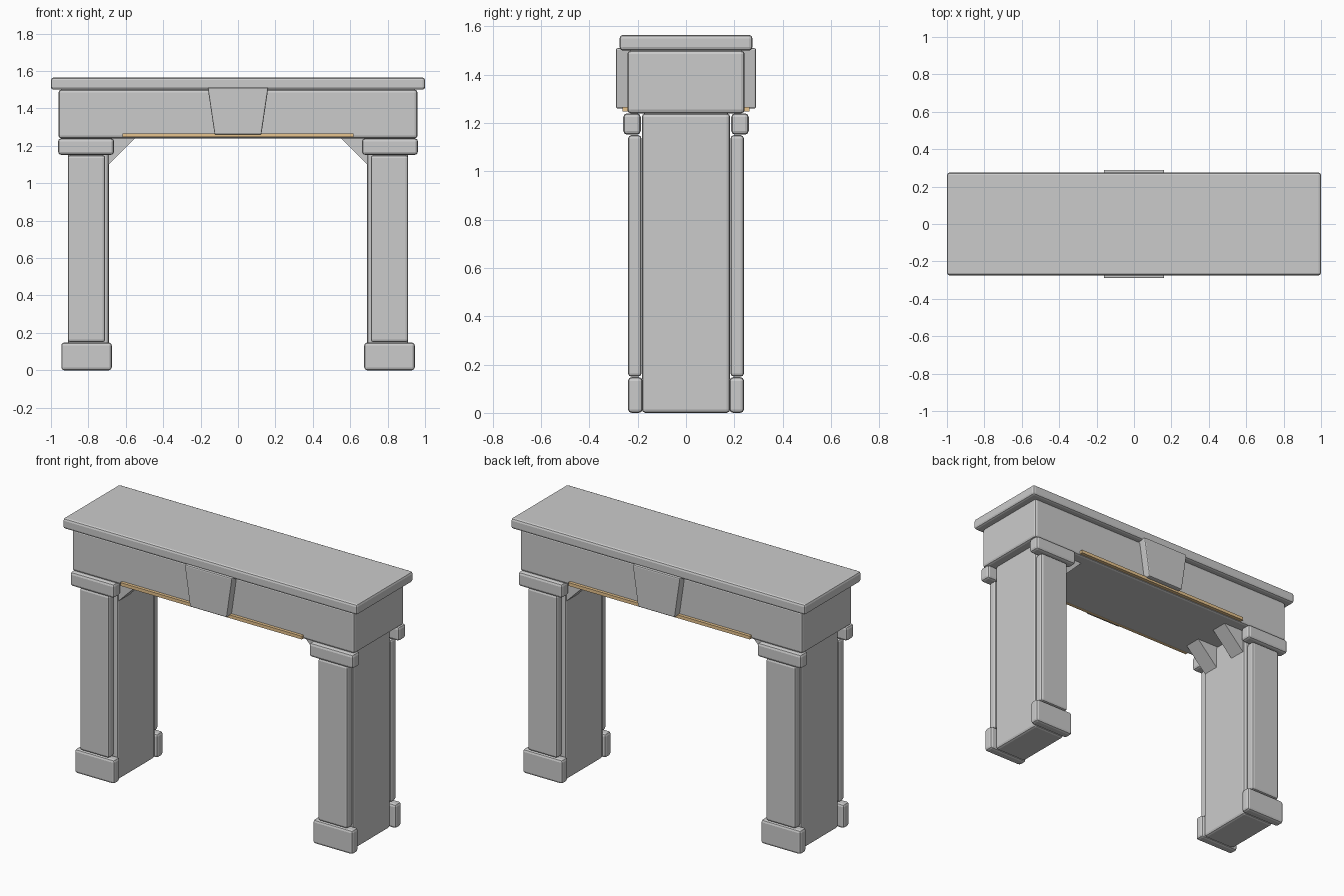
import bpy, bmesh, math

if "Cube" in bpy.data.objects:
    bpy.data.objects.remove(bpy.data.objects["Cube"])


def finish(name, bm, bevel, mat=None):
    bmesh.ops.recalc_face_normals(bm, faces=bm.faces)
    me = bpy.data.meshes.new(name)
    bm.to_mesh(me)
    bm.free()
    ob = bpy.data.objects.new(name, me)
    bpy.context.collection.objects.link(ob)
    if bevel:
        m = ob.modifiers.new("bevel", 'BEVEL')
        m.width = bevel
        m.segments = 2
        m.limit_method = 'ANGLE'
        m.angle_limit = math.radians(30)
    if mat:
        me.materials.append(mat)
    return ob


def prism(name, profile, y0, y1, bevel=0.0, mat=None):
    """Extrude an (x, z) profile from y0 to y1."""
    bm = bmesh.new()
    face = bm.faces.new([bm.verts.new((x, y0, z)) for x, z in profile])
    ext = bmesh.ops.extrude_face_region(bm, geom=[face])
    verts = [g for g in ext['geom'] if isinstance(g, bmesh.types.BMVert)]
    bmesh.ops.translate(bm, verts=verts, vec=(0, y1 - y0, 0))
    return finish(name, bm, bevel, mat)


def box(name, x0, x1, y0, y1, z0, z1, bevel=0.0, mat=None):
    return prism(name, [(x0, z0), (x1, z0), (x1, z1), (x0, z1)], y0, y1, bevel, mat)


gold = bpy.data.materials.new("gold_trim")
gold.diffuse_color = (0.80, 0.55, 0.27, 1)
gold.use_nodes = True
gold.node_tree.nodes["Principled BSDF"].inputs["Base Color"].default_value = gold.diffuse_color

# Mantel slab and lintel
box("mantel_slab", -1, 1, -0.275, 0.275, 1.50, 1.565, 0.014)
box("lintel", -0.96, 0.96, -0.243, 0.243, 1.24, 1.50, 0.015)

for f, face in ((-1, "front"), (1, "back")):
    # Keystone and trim strip on each face
    prism(f"keystone_{face}", [(-0.125, 1.26), (0.125, 1.26), (0.162, 1.51), (-0.162, 1.51)],
          f * 0.22, f * 0.29, 0.007)
    box(f"trim_strip_{face}", -0.617, 0.617, f * 0.235, f * 0.262, 1.247, 1.267, 0, gold)

for s, side in ((-1, "left"), (1, "right")):
    # Pillar core
    box(f"pillar_{side}", s * 0.69, s * 0.91, -0.183, 0.183, 0, 1.24, 0.015)
    for f, face in ((-1, "front"), (1, "back")):
        tag = f"{side}_{face}"
        # Plinth, pilaster and capital
        box(f"plinth_{tag}", s * 0.675, s * 0.945, f * 0.18, f * 0.24, 0, 0.148, 0.015)
        box(f"pilaster_{tag}", s * 0.71, s * 0.91, f * 0.184, f * 0.24, 0.15, 1.15, 0.014)
        box(f"capital_{tag}", s * 0.663, s * 0.962, f * 0.187, f * 0.26, 1.152, 1.24, 0.016)
        # Corner bracket under the lintel
        prism(f"bracket_{tag}", [(s * 0.70, 1.09), (s * 0.54, 1.25), (s * 0.70, 1.25)],
              f * 0.068, f * 0.173)
